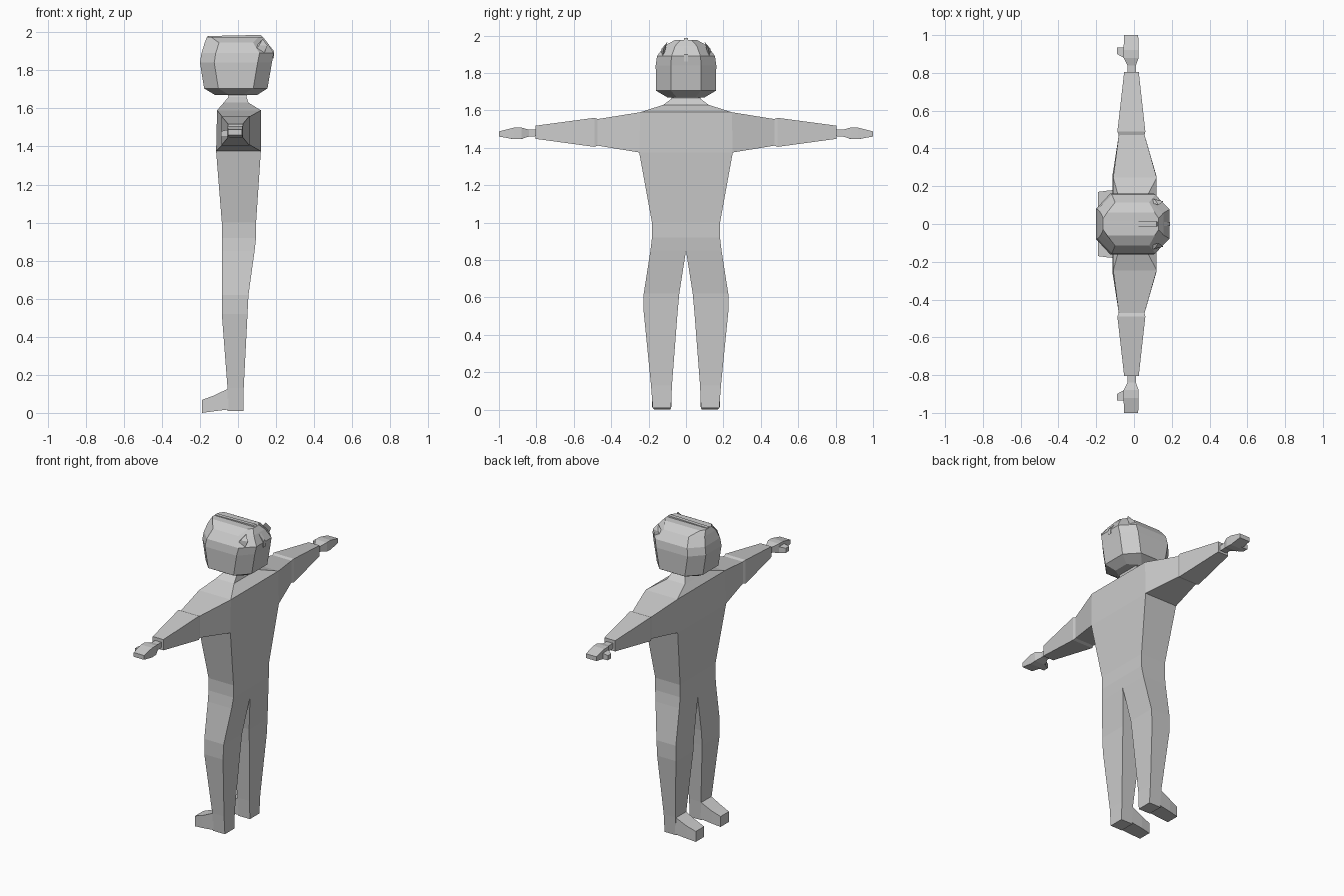
import bpy, bmesh


def rect_z(z, x0, x1, y0, y1):
    return [(x0, y0, z), (x1, y0, z), (x1, y1, z), (x0, y1, z)]


def rect_y(y, x0, x1, z0, z1):
    return [(x0, y, z0), (x1, y, z0), (x1, y, z1), (x0, y, z1)]


def rect_x(x, y0, y1, z0, z1):
    return [(x, y0, z0), (x, y1, z0), (x, y1, z1), (x, y0, z1)]


def loft(name, rings, mirror=True, caps=(True, True), skip=()):
    """Skin closed rings; skip lists (segment, side) faces left open."""
    bm = bmesh.new()
    vs = [[bm.verts.new(p) for p in r] for r in rings]
    n = len(rings[0])
    for i in range(len(rings) - 1):
        for j in range(n):
            k = (j + 1) % n
            f = [vs[i][j], vs[i][k], vs[i + 1][k], vs[i + 1][j]]
            on_centre = mirror and all(abs(v.co.y) < 1e-5 for v in f)
            if not on_centre and (i, j) not in skip:
                bm.faces.new(f)
    if caps[0]:
        bm.faces.new(vs[0][::-1])
    if caps[1]:
        bm.faces.new(vs[-1])
    bmesh.ops.recalc_face_normals(bm, faces=bm.faces)
    me = bpy.data.meshes.new(name)
    bm.to_mesh(me)
    bm.free()
    # make sure the single-sided half shells face outwards
    ob = bpy.data.objects.new(name, me)
    bpy.context.collection.objects.link(ob)
    if mirror:
        m = ob.modifiers.new("Mirror", 'MIRROR')
        m.use_axis = (False, True, False)
        m.merge_threshold = 0.0005
    return ob


# Legs, torso and neck in one half shell
body = [rect_z(*s) for s in [
    (0.01, -0.055, 0.03, 0.08, 0.178),
    (0.13, -0.055, 0.03, 0.075, 0.187),
    (0.52, -0.085, 0.05, 0.045, 0.226),
    (0.62, -0.085, 0.055, 0.036, 0.226),
    (0.85, -0.085, 0.087, 0.0, 0.19),
    (0.92, -0.085, 0.095, 0.0, 0.182),
    (1.00, -0.085, 0.095, 0.0, 0.182),
    (1.375, -0.115, 0.12, 0.0, 0.25),
    (1.59, -0.11, 0.12, 0.0, 0.245),
    (1.63, -0.075, 0.055, 0.0, 0.12),
    (1.66, -0.05, 0.045, 0.0, 0.08),
    (1.72, -0.07, 0.06, 0.0, 0.055)]]
loft("body", body, skip=[(7, 2)])

# Feet
loft("foot", [rect_x(-0.19, 0.085, 0.17, 0.0, 0.068),
              rect_x(-0.13, 0.08, 0.178, 0.008, 0.09),
              rect_x(-0.05, 0.078, 0.183, 0.018, 0.128)], caps=(True, False))

# Sleeves and forearms
arm0 = [body[7][3], body[7][2], body[8][2], body[8][3]]
loft("upper_arm", [arm0, rect_y(0.475, -0.08, 0.055, 1.412, 1.553)],
     caps=(False, True))
loft("forearm", [rect_y(0.47, -0.08, 0.055, 1.412, 1.553),
                 rect_y(0.49, -0.088, 0.06, 1.405, 1.56),
                 rect_y(0.805, -0.052, 0.025, 1.448, 1.518)])

# Hands and thumbs
loft("hand", [rect_y(0.80, -0.035, 0.01, 1.462, 1.497),
              rect_y(0.84, -0.035, 0.01, 1.46, 1.497),
              rect_y(0.88, -0.055, 0.025, 1.448, 1.508),
              rect_y(0.92, -0.055, 0.025, 1.446, 1.508),
              rect_y(1.0, -0.053, 0.022, 1.46, 1.488)])
loft("thumb", [rect_x(-0.09, 0.90, 0.935, 1.45, 1.48),
               rect_x(-0.045, 0.875, 0.935, 1.448, 1.49)])


# Head as stacked octagons
def octagon(z, x0, x1, h, c=0.075):
    a = h * 0.5
    half = [(x0, a), (x0 + c, h), (x1 - c, h), (x1, a)]
    return [(x, y, z) for x, y in half] + [(x, -y, z) for x, y in half[::-1]]


loft("head", [octagon(*s) for s in [
    (1.67, -0.12, 0.10, 0.10),
    (1.705, -0.178, 0.155, 0.16),
    (1.84, -0.20, 0.178, 0.162),
    (1.89, -0.192, 0.188, 0.155),
    (1.945, -0.175, 0.155, 0.115),
    (1.976, -0.163, 0.13, 0.06, 0.02)]], mirror=False)

# Hair ridge along the crown, and side tufts
loft("hair_ridge", [rect_x(-0.16, -0.012, 0.012, 1.95, 1.98),
                    rect_x(0.12, -0.012, 0.012, 1.95, 1.986),
                    rect_x(0.19, -0.01, 0.01, 1.86, 1.9)], mirror=False)
loft("hair_tuft", [[(0.07, 0.14, 1.89), (0.12, 0.13, 1.85), (0.10, 0.11, 1.93)],
                   [(0.11, 0.13, 1.93), (0.155, 0.12, 1.93), (0.13, 0.10, 1.965)]])
